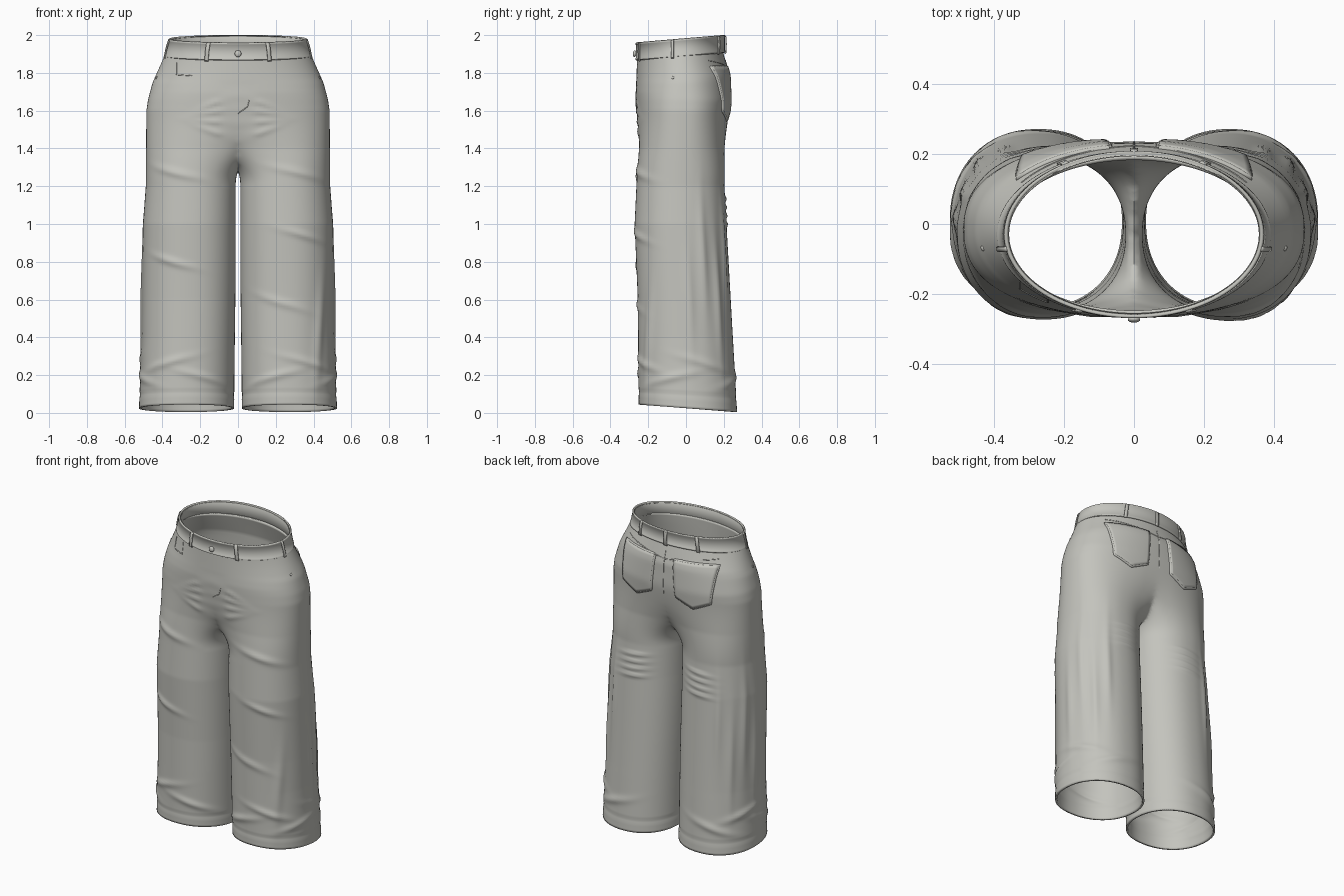
import bpy, bmesh, math
from mathutils import Vector
from mathutils.bvhtree import BVHTree

if "Cube" in bpy.data.objects:
    bpy.data.objects.remove(bpy.data.objects["Cube"], do_unlink=True)

cloth = bpy.data.materials.new("pale grey cloth")
cloth.use_nodes = True
cloth.diffuse_color = (.55, .55, .51, 1)
cloth.node_tree.nodes["Principled BSDF"].inputs["Base Color"].default_value = cloth.diffuse_color

# Height profiles: outer half width, front depth, back depth
OUTER = [(0, .525), (.4, .51), (1, .503), (1.2, .488), (1.6, .485), (1.66, .476),
         (1.75, .452), (1.84, .412), (1.91, .382)]
FRONT = [(0, -.25), (.6, -.255), (1, -.272), (1.4, -.253), (1.7, -.266), (1.91, -.258)]
BACK = [(0, .272), (.4, .248), (1.2, .203), (1.4, .208), (1.65, .236), (1.78, .23), (1.91, .192)]


def sample(profile, height):
    for (low, start), (high, end) in zip(profile, profile[1:]):
        if height <= high:
            return start + (end - start) * max(0, (height - low) / (high - low))
    return profile[-1][1]


def ease(low, high, value):
    t = min(1, max(0, (value - low) / (high - low)))
    return t * t * (3 - 2 * t)


def power(value, exponent):
    return math.copysign(abs(value) ** exponent, value)


# Cloth folds, each an elongated ridge; side 0 puts it on both legs
folds = []


def add_fold(side, angle, height, length, width, slope, ridge=.01):
    folds.append((side, angle, height, length, width, math.radians(slope), ridge))


for i in range(4):
    add_fold(0, -110, 1.66 - .06 * i, .09, .013, 20 * i - 35, .007)    # crotch whiskers
    add_fold(0, 95, 1 + .045 * i, .08, .011, 4)                        # behind the knee
    add_fold(0, 5 + 20 * i, .6 + .25 * (i % 2), .022, .28, 0)          # long drapes
for i in range(5):
    add_fold(0, 45 * i - 110, .18 + .08 * (i % 2), .13, .02, 16 * (-1) ** i)   # above the hem
for side in (1, -1):
    add_fold(side, -72, 1.27, .13, .02, -13 * side)                    # thigh
    add_fold(side, -70, .87 + .07 * side, .11, .018, -16 * side)       # front knee
add_fold(1, -50, .42, .03, .26, -6)
add_fold(1, -95, .58, .13, .02, -18, .008)


def fold_height(side, degrees, height):
    total = -.004 * math.exp(-((height - .095) / .008) ** 2)           # hem stitch groove
    for leg, angle, level, length, width, slope, ridge in folds:
        if leg in (0, side):
            across, up = math.radians(degrees - angle) / 4, height - level
            along = (across * math.cos(slope) + up * math.sin(slope)) / length
            over = (up * math.cos(slope) - across * math.sin(slope)) / width
            total += ridge * math.exp(-along * along - over * over)
    return total


def surface(side, degrees, height):
    """Point on one half of the trousers: a leg outline blending into the hip outline."""
    outer, front, back = (sample(profile, height) for profile in (OUTER, FRONT, BACK))
    middle, depth = (front + back) / 2, (back - front) / 2
    inner = .02 - .008 * ease(0, .9, height)
    centre, radius = (outer + inner) / 2, (outer - inner) / 2
    turn = math.radians(degrees)
    leg = Vector((centre + radius * power(math.cos(turn), .92), depth * power(math.sin(turn), .92)))
    swing = math.copysign(math.radians(min(abs(degrees), 150) * .75), degrees)
    square = 1 - .16 * ease(0, .3, 1.9 - height)
    hip = Vector((outer * power(math.cos(swing), square), depth * power(math.sin(swing), square)))
    hip.y *= min(1, (180 - abs(degrees)) / 30)
    point = leg.lerp(hip, ease(1.22, 1.64, height))
    bump = fold_height(side, degrees, height)
    x = max(0, point.x + bump * math.cos(turn))
    y = middle + point.y + bump * math.sin(turn)
    tilt = .07 * ease(1.6, 1.9, height) - .08 * max(0, 1 - height / .35)
    return Vector((side * x, y, height + tilt * y))


def add_object(name, bm, thickness=0, offset=-1, angle=45):
    mesh = bpy.data.meshes.new(name)
    bm.to_mesh(mesh)
    bm.free()
    ob = bpy.data.objects.new(name, mesh)
    bpy.context.collection.objects.link(ob)
    mesh.materials.append(cloth)
    if thickness:
        shell = ob.modifiers.new("thickness", "SOLIDIFY")
        shell.thickness, shell.offset = thickness, offset
    bpy.ops.object.select_all(action="DESELECT")
    bpy.context.view_layer.objects.active = ob
    ob.select_set(True)
    bpy.ops.object.shade_smooth_by_angle(angle=math.radians(angle))


def skin(bm, rows, closed):
    """Quads between successive rows of points."""
    rings = [[bm.verts.new(point) for point in row] for row in rows]
    for low, high in zip(rings, rings[1:]):
        for i in range(len(low) - (not closed)):
            j = (i + 1) % len(low)
            bm.faces.new((low[i], low[j], high[j], high[i]))


# Trousers: two leg tubes that meet on the centre plane above the crotch
COLUMNS, ROWS = 120, 150
bm = bmesh.new()
for side in (1, -1):
    skin(bm, [[surface(side, 360 * i / COLUMNS - 180, .025 + 1.88 * row / ROWS) for i in range(COLUMNS)]
              for row in range(ROWS + 1)], True)
web = [face for face in bm.faces if all(abs(v.co.x) < 1e-5 for v in face.verts)]
bmesh.ops.delete(bm, geom=web, context="FACES")
bmesh.ops.delete(bm, geom=[v for v in bm.verts if not v.link_faces], context="VERTS")
bmesh.ops.remove_doubles(bm, verts=bm.verts, dist=1e-5)
crotch = [v for v in bm.verts if abs(v.co.x) < .1 and 1.2 < v.co.z < 1.75]
for repeat in range(10):
    bmesh.ops.smooth_vert(bm, verts=crotch, factor=.5, use_axis_x=True, use_axis_y=True, use_axis_z=True)
bmesh.ops.recalc_face_normals(bm, faces=bm.faces)
if max(bm.faces, key=lambda face: face.calc_center_median().x).normal.x < 0:
    bmesh.ops.reverse_faces(bm, faces=bm.faces)
tree = BVHTree.FromBMesh(bm)
add_object("trousers", bm, .012, angle=80)


# Waistband: tilted oval band with a stitched groove near each edge
def band_point(degrees, level, grow=0):
    turn = math.radians(degrees)
    y = (.238 + grow) * math.sin(turn) - .03
    x = (.392 - .024 * level + grow) * math.cos(turn)
    return Vector((x, y, 1.888 + .096 * level + .085 * y))


bm = bmesh.new()
BAND = [(0, -.006), (.04, 0), (.12, 0), (.14, -.002), (.86, -.002), (.88, 0), (.96, 0), (1, -.005)]
skin(bm, [[band_point(i * 3, level, grow) for i in range(120)] for level, grow in BAND], True)
add_object("waistband", bm, .014, angle=60)

# Belt loops: narrow raised straps across the band
LOOP = [(-.06, 0), (0, .006), (.5, .008), (.9, .006), (.97, -.001)]
for number, degrees in enumerate((-115, -65, -10, 190, 90, 58, 122)):
    bm = bmesh.new()
    skin(bm, [[band_point(degrees + shift, level, grow) for shift in (-1.6, 0, 1.6)]
              for level, grow in LOOP], False)
    add_object(f"belt_loop_{number + 1}", bm, .006)


def project(x, z, facing, lift=0):
    """Point on the cloth seen from the front (-1) or back (1)."""
    hit, normal, face, distance = tree.ray_cast(Vector((x, facing, z)), Vector((0, -facing, 0)))
    return hit + normal * lift


def seam(name, corners, facing, radius=.0025):
    """Thin raised line following the cloth through the given corners."""
    curve = bpy.data.curves.new(name, "CURVE")
    curve.dimensions, curve.bevel_depth, curve.bevel_resolution = "3D", radius, 1
    flat = [Vector(a).lerp(Vector(b), i / 10) for a, b in zip(corners, corners[1:]) for i in range(10)]
    flat.append(Vector(corners[-1]))
    line = curve.splines.new("POLY")
    line.points.add(len(flat) - 1)
    for point, place in zip(line.points, flat):
        point.co = (*project(place.x, place.y, facing), 1)
    curve.materials.append(cloth)
    bpy.context.collection.objects.link(bpy.data.objects.new(name, curve))


def stud(name, place, direction, radius):
    """Flattened round metal fitting."""
    bm = bmesh.new()
    bmesh.ops.create_uvsphere(bm, u_segments=16, v_segments=8, radius=radius)
    turn = Vector(direction).to_track_quat("Z", "Y")
    for v in bm.verts:
        v.co = place + turn @ Vector((v.co.x, v.co.y, v.co.z / 2))
    add_object(name, bm)


def pocket_point(side, across, down):
    """Five-sided pocket outline, pointed at the bottom."""
    return side * (.2 + (.13 - .02 * down) * across), 1.83 - down * (.28 - .05 * abs(across))


# Back pockets with rims, yoke seams and side rivets
for side, label in ((1, "left"), (-1, "right")):
    bm = bmesh.new()
    skin(bm, [[project(*pocket_point(side, i / 8, row / 14), 1, .002) for i in range(-8, 9)]
              for row in range(15)], False)
    bmesh.ops.recalc_face_normals(bm, faces=bm.faces)
    if sum(face.normal.y for face in bm.faces) < 0:
        bmesh.ops.reverse_faces(bm, faces=bm.faces)
    add_object(f"{label}_back_pocket", bm, .007, 1)
    outline = [(-1, 0), (-1, 1), (0, 1), (1, 1), (1, 0), (-1, 0)]
    seam(f"{label}_pocket_rim", [pocket_point(side, *corner) for corner in outline], 1, .009)
    seam(f"{label}_yoke_seam", [(0, 1.82), (side * .2, 1.85), (side * .32, 1.865)], 1)
    hit, normal, face, distance = tree.ray_cast(Vector((side, -.07, 1.775)), Vector((-side, 0, 0)))
    stud(f"{label}_rivet", hit, normal, .008)

# Waist button, front coin pocket, fly curve and back centre seam
stud("button", band_point(-90, .38, .004), (0, -1, .1), .018)
seam("coin_pocket", [(-.325, 1.855), (-.325, 1.79), (-.245, 1.785), (-.245, 1.86)], -1)
seam("fly_curve", [(.06, 1.66), (.05, 1.62), (0, 1.585)], -1)
seam("back_centre_seam", [(0, 1.87), (0, 1.6)], 1)
